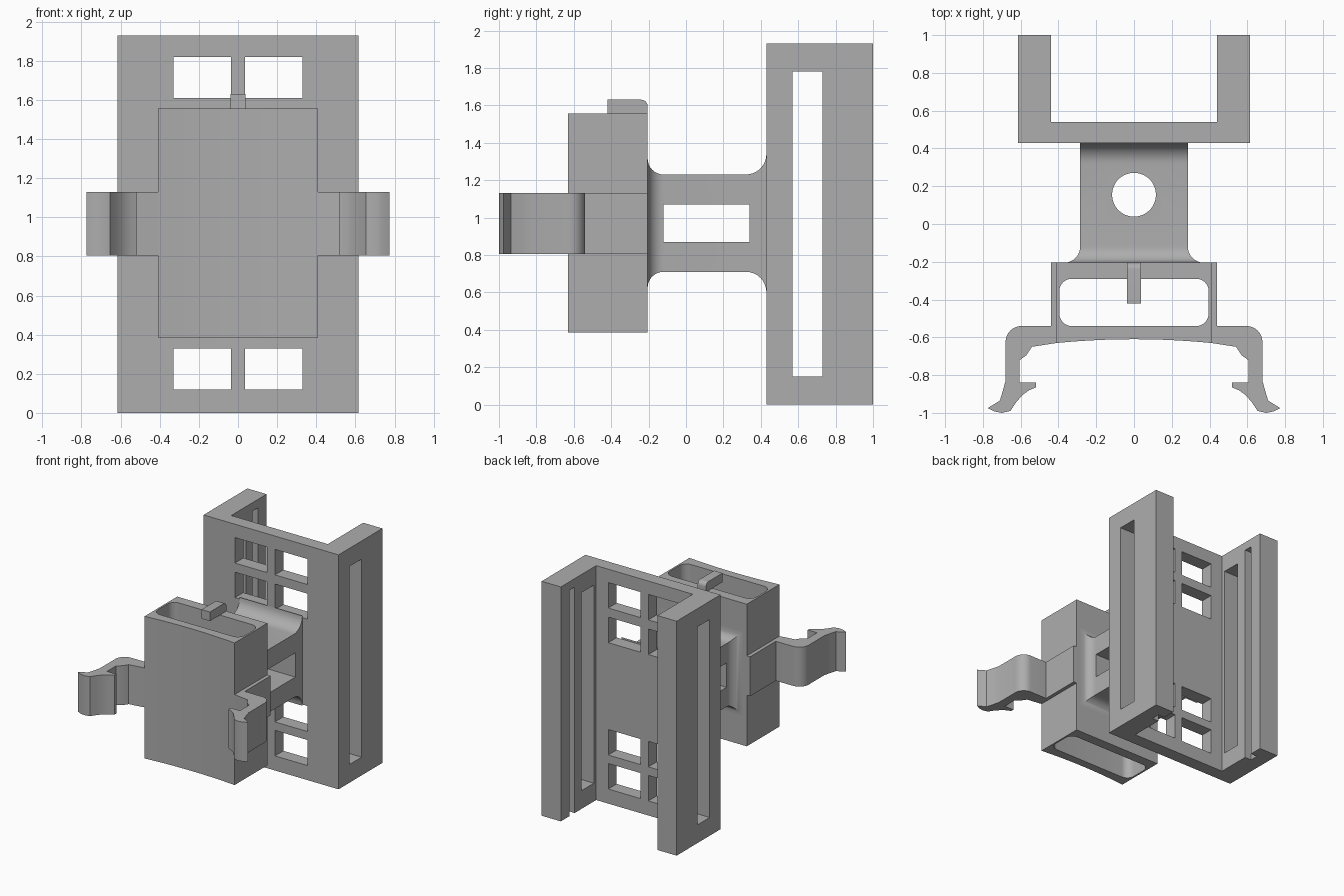
import bpy, bmesh, math

if "Cube" in bpy.data.objects:
    bpy.data.objects.remove(bpy.data.objects["Cube"])

gray = bpy.data.materials.new("plain gray")
gray.diffuse_color = (0.42, 0.42, 0.42, 1)
gray.use_nodes = True
gray.node_tree.nodes["Principled BSDF"].inputs["Base Color"].default_value = gray.diffuse_color


def finish(bm, name):
    bmesh.ops.recalc_face_normals(bm, faces=bm.faces)
    me = bpy.data.meshes.new(name)
    bm.to_mesh(me)
    bm.free()
    me.materials.append(gray)
    ob = bpy.data.objects.new(name, me)
    bpy.context.collection.objects.link(ob)
    return ob


def prism(name, pts, lo, hi, axis="z"):
    """Extrude a closed 2D outline along an axis (x: points are y,z)."""
    bm = bmesh.new()
    put = (lambda p, h: (p[0], p[1], h)) if axis == "z" else (lambda p, h: (h, p[0], p[1]))
    a = [bm.verts.new(put(p, lo)) for p in pts]
    b = [bm.verts.new(put(p, hi)) for p in pts]
    bm.faces.new(a)
    bm.faces.new(b)
    n = len(pts)
    for i in range(n):
        bm.faces.new((a[i], a[(i + 1) % n], b[(i + 1) % n], b[i]))
    return finish(bm, name)


def box(name, x0, x1, y0, y1, z0, z1):
    return prism(name, [(x0, y0), (x1, y0), (x1, y1), (x0, y1)], z0, z1)


def arc(cx, cy, r, a0, a1, n=8):
    return [(cx + r * math.cos(math.radians(a0 + (a1 - a0) * i / n)),
             cy + r * math.sin(math.radians(a0 + (a1 - a0) * i / n))) for i in range(n + 1)]


def cut(target, cutters):
    for c in cutters:
        m = target.modifiers.new("cut", "BOOLEAN")
        m.operation, m.solver, m.object = "DIFFERENCE", "EXACT", c
        bpy.context.view_layer.objects.active = target
        bpy.ops.object.modifier_apply(modifier=m.name)
        bpy.data.objects.remove(c)


def smooth(ob):
    bpy.ops.object.select_all(action="DESELECT")
    ob.select_set(True)
    bpy.context.view_layer.objects.active = ob
    bpy.ops.object.shade_smooth_by_angle(angle=math.radians(30))


# Back channel: wall with two legs, side slots, inner grooves and windows
channel = prism("back_channel", [(-.615, .43), (.615, .43), (.615, 1), (.44, 1),
                                 (.44, .54), (-.44, .54), (-.44, 1), (-.615, 1)], 0, 1.93)
cuts = [box("slot_cutter", -1, 1, .57, .73, .15, 1.78),
        box("groove_cutter", -.5, .5, .82, .89, -.1, 1.86)]
for s in (-1, 1):
    for z in (.12, .40, 1.325, 1.61):
        x0, x1 = sorted((s * .035, s * .33))
        cuts.append(box("window_cutter", x0, x1, .3, .7, z, z + .21))
cut(channel, cuts)

# Neck: rectangular rings lofted along y, flared at both ends
rings = []
for i in range(9):
    t = math.radians(90 * i / 8)
    f = .085 * (1 - math.sin(t))
    rings.append((-.205 + .085 * (1 - math.cos(t)), .285 + f, .26 + f))
for i in range(9):
    t = math.radians(90 * i / 8)
    rings.append((.32 + .11 * math.sin(t), .285, .26 + .11 * (1 - math.cos(t))))
bm = bmesh.new()
loops = [[bm.verts.new((sx * w, y, .97 + sz * h))
          for sx, sz in ((-1, -1), (1, -1), (1, 1), (-1, 1))] for y, w, h in rings]
for a, b in zip(loops, loops[1:]):
    for i in range(4):
        j = (i + 1) % 4
        bm.faces.new((a[i], a[j], b[j], b[i]))
bm.faces.new(loops[0])
bm.faces.new(loops[-1])
neck = finish(bm, "neck")
cut(neck, [box("cross_hole_cutter", -1, 1, -.12, .34, .87, 1.07),
           prism("round_hole_cutter", arc(0, .155, .116, 0, 360, 48)[:-1], 0, 2)])
smooth(neck)

# Front holder: hollow sleeve with a gently concave front
front = [(x, -.61 - .12 * x * x) for x in [-.41 + .82 * i / 16 for i in range(17)]]
holder = prism("holder_sleeve", front + [(.41, -.205), (-.41, -.205)], .385, 1.555)
r = .065
cavity = (arc(.395 - r, -.29 - r, r, 0, 90) + arc(-.395 + r, -.29 - r, r, 90, 180)
          + arc(-.395 + r, -.54 + r, r, 180, 270) + arc(.395 - r, -.54 + r, r, 270, 360))
cut(holder, [prism("cavity_cutter", cavity, 0, 2)])
smooth(holder)

# Small tab on top of the sleeve
tab = prism("top_tab", [(-.42, 1.555), (-.205, 1.555)] + arc(-.24, 1.595, .035, 0, 90)
            + [(-.42, 1.63)], -.038, .038, "x")
smooth(tab)

# Hooked side clips
clip = ([(.41, -.205), (.44, -.205), (.44, -.54)] + arc(.595, -.625, .085, 90, 0)
        + [(.68, -.83), (.695, -.885), (.71, -.935), (.775, -.975), (.74, -.992), (.70, -1),
           (.655, -.99), (.625, -.945), (.59, -.905), (.555, -.88), (.52, -.865),
           (.52, -.84), (.605, -.84), (.605, -.72), (.57, -.695), (.54, -.65), (.41, -.63)])
for s, side in ((-1, "left"), (1, "right")):
    smooth(prism(side + "_clip", [(s * x, y) for x, y in clip], .805, 1.13))
